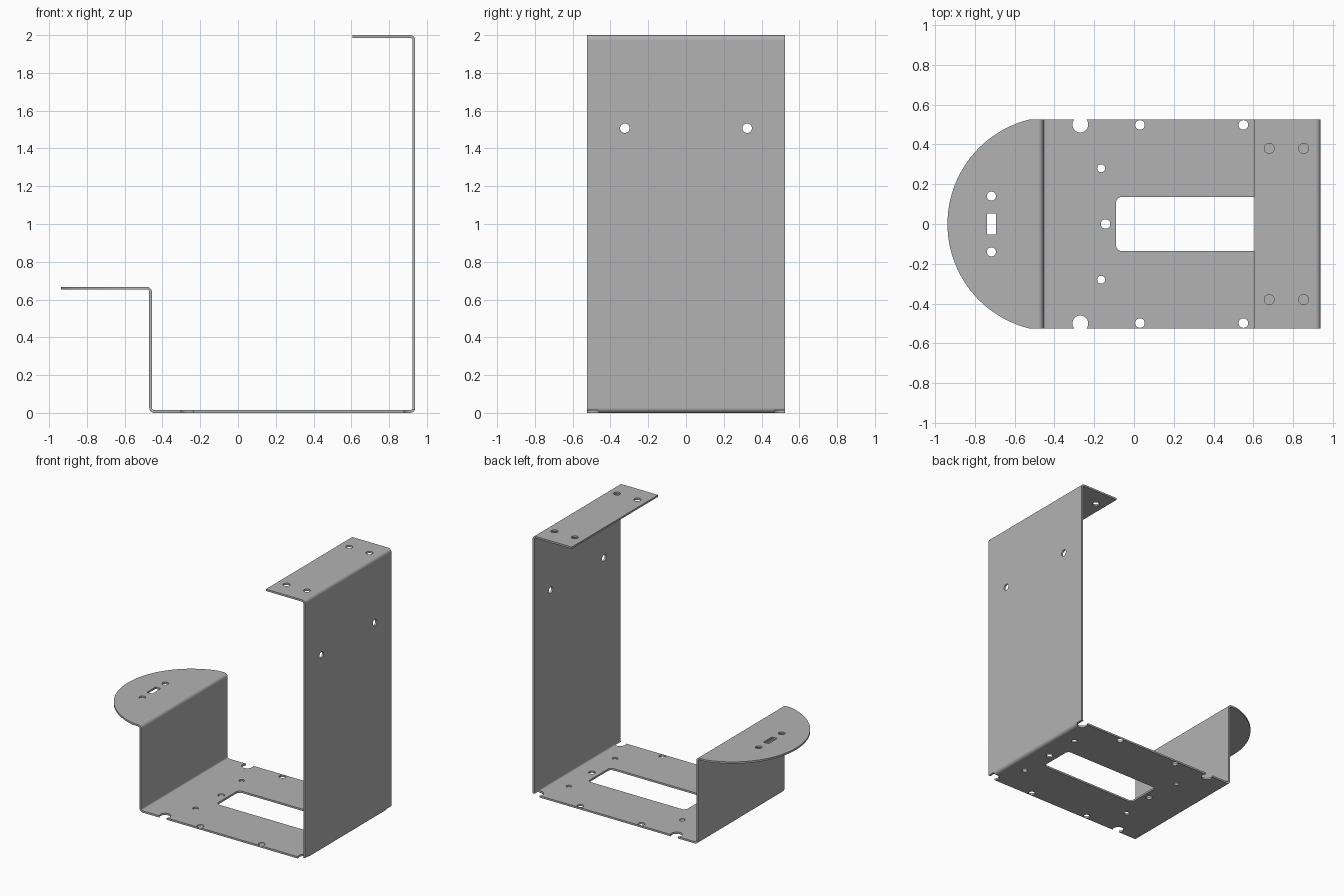
import bpy, bmesh
from math import cos, sin, pi, asin
from mathutils import Vector, Matrix

cube = bpy.data.objects.get("Cube")
if cube:
    bpy.data.objects.remove(cube, do_unlink=True)

THICK, HALF_W, BEND = 0.014, 0.525, 0.02

grey = bpy.data.materials.new("sheet_grey")
grey.use_nodes = True
colour = (0.45, 0.45, 0.45, 1)
grey.diffuse_color = colour
grey.node_tree.nodes["Principled BSDF"].inputs["Base Color"].default_value = colour


def prism(bm, points, low, high, matrix=Matrix()):
    """Extrude a flat outline from low to high along its local z."""
    verts = [bm.verts.new(matrix @ Vector((x, y, low))) for x, y in points]
    face = bm.faces.new(verts)
    top = bmesh.ops.extrude_face_region(bm, geom=[face])["geom"]
    shift = matrix.to_3x3() @ Vector((0, 0, high - low))
    bmesh.ops.translate(bm, vec=shift, verts=[g for g in top if isinstance(g, bmesh.types.BMVert)])


def make_object(name, bm):
    bmesh.ops.recalc_face_normals(bm, faces=bm.faces[:])
    mesh = bpy.data.meshes.new(name)
    bm.to_mesh(mesh)
    bm.free()
    mesh.materials.append(grey)
    obj = bpy.data.objects.new(name, mesh)
    bpy.context.collection.objects.link(obj)
    return obj


def circle(x, y, r, n=24):
    return [(x + r * cos(2 * pi * i / n), y + r * sin(2 * pi * i / n)) for i in range(n)]


def rounded_rect(x0, x1, half, r, steps=6):
    pts = []
    corners = [(x1 - r, half - r), (x0 + r, half - r), (x0 + r, r - half), (x1 - r, r - half)]
    for q, (cx, cy) in enumerate(corners):
        for i in range(steps + 1):
            a = pi / 2 * (q + i / steps)
            pts.append((cx + r * cos(a), cy + r * sin(a)))
    return pts


def bent_profile(path, steps=8):
    """Thicken a right-angled centre line with rounded bends."""
    path = [Vector(p) for p in path]
    line = []
    first = (path[1] - path[0]).normalized()
    last = (path[-1] - path[-2]).normalized()
    line.append((path[0], first))
    for before, corner, after in zip(path, path[1:], path[2:]):
        u, v = (corner - before).normalized(), (after - corner).normalized()
        centre = corner - u * BEND + v * BEND
        for i in range(steps + 1):
            a = pi / 2 * i / steps
            line.append((centre + BEND * (u * sin(a) - v * cos(a)), u * cos(a) + v * sin(a)))
    line.append((path[-1], last))
    sides = [[p + Vector((-t.y, t.x)) * s * THICK / 2 for p, t in line] for s in (1, -1)]
    return sides[0] + sides[1][::-1]


# Bent sheet: raised shelf, short wall, base, tall wall and top flange
bm = bmesh.new()
upright = Matrix.Rotation(pi / 2, 4, "X")
centre_line = [(-0.938, 0.66), (-0.463, 0.66), (-0.463, 0.007),
               (0.931, 0.007), (0.931, 1.993), (0.605, 1.993)]
prism(bm, bent_profile(centre_line), -HALF_W, HALF_W, upright)
bracket = make_object("bent_bracket", bm)

cut = bmesh.new()

# Base: edge notches, screw holes and the long window
for side in (1, -1):
    prism(cut, circle(-0.27, side * 0.5, 0.04), -0.05, 0.05)
    prism(cut, circle(0.91, side * 0.5, 0.04), -0.05, 0.018)
    for x in (0.03, 0.55):
        prism(cut, circle(x, side * 0.498, 0.024), -0.05, 0.05)
    for x in (-0.165, 0.8):
        prism(cut, circle(x, side * 0.28, 0.02), -0.05, 0.05)
for x in (-0.143, 0.8):
    prism(cut, circle(x, 0, 0.024), -0.05, 0.05)
prism(cut, rounded_rect(-0.09, 0.74, 0.137, 0.03), -0.05, 0.05)

# Top flange, tall wall and shelf holes
sideways = Matrix.Rotation(pi / 2, 4, "Y")
for side in (1, -1):
    for x in (0.68, 0.853):
        prism(cut, circle(x, side * 0.38, 0.025), 1.95, 2.05)
    prism(cut, circle(-1.507, side * 0.324, 0.025), 0.88, 0.98, sideways)
    prism(cut, circle(-0.717, side * 0.14, 0.023), 0.6, 0.7)
prism(cut, [(x, y) for x, y in ((-0.739, -0.053), (-0.695, -0.053), (-0.695, 0.053), (-0.739, 0.053))], 0.6, 0.7)

# Round the free end of the shelf
R, cx = 0.541, -0.397
span = asin(HALF_W / R)
arc = []
for i in range(49):
    a = span * (1 - 2 * i / 48)
    arc.append((cx - R * cos(a), R * sin(a)))
start = arc[0][0]
outline = [(start, 0.6)] + arc + [(start, -0.6), (-1, -0.6), (-1, 0.6)]
prism(cut, outline, 0.6, 0.7)
cutter = make_object("hole_cutter", cut)
cutter.hide_render = True

# Apply the cuts, then drop the helper
mod = bracket.modifiers.new("cut_holes", "BOOLEAN")
mod.operation, mod.solver, mod.object = "DIFFERENCE", "EXACT", cutter
bpy.ops.object.select_all(action="DESELECT")
bpy.context.view_layer.objects.active = bracket
bracket.select_set(True)
bpy.ops.object.modifier_apply(modifier=mod.name)
bpy.data.objects.remove(cutter, do_unlink=True)

bpy.ops.object.shade_smooth_by_angle(angle=pi / 6)
weighted = bracket.modifiers.new("flat_panels", "WEIGHTED_NORMAL")
weighted.keep_sharp = True
